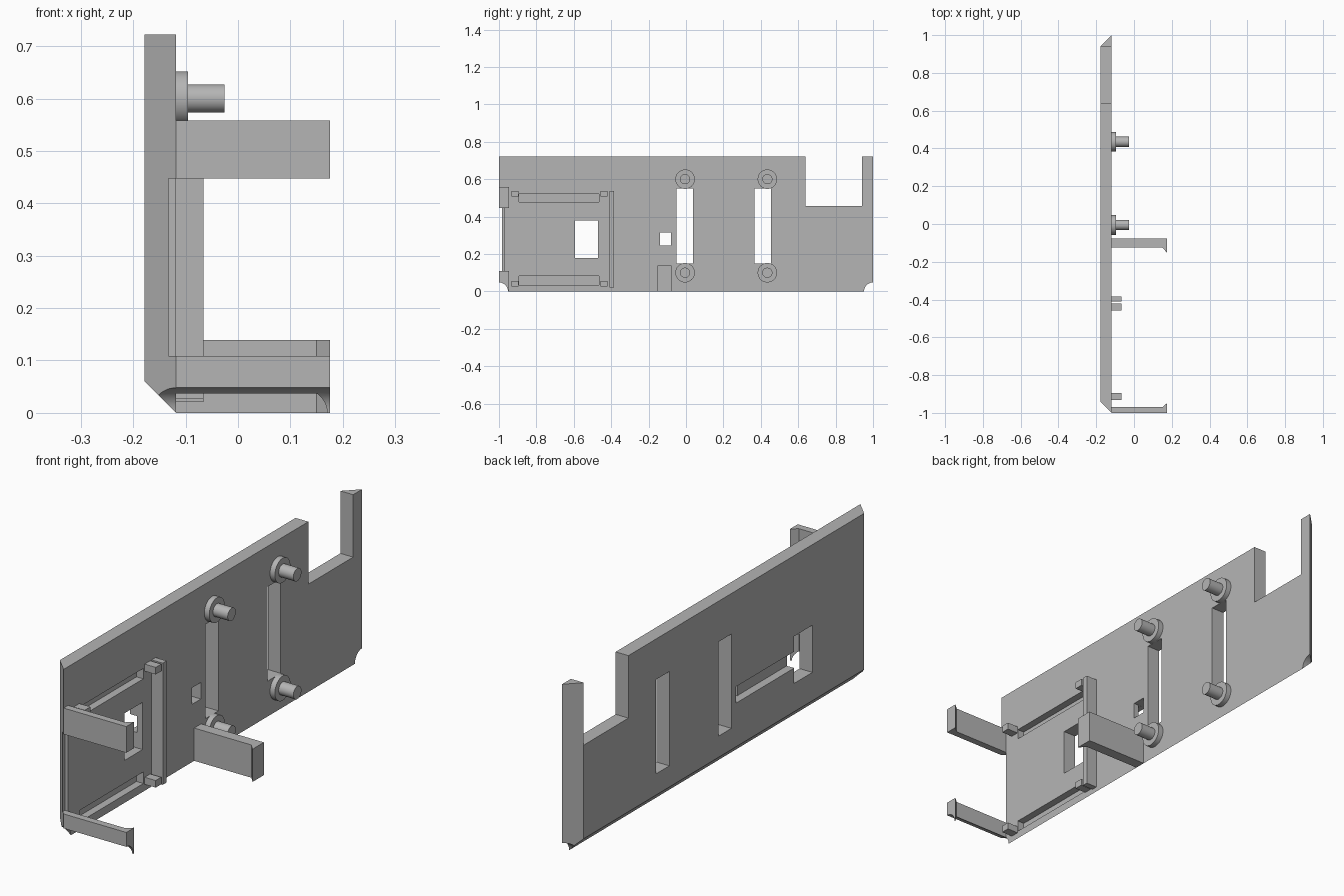
import bpy, bmesh, math
from mathutils import Matrix

cube = bpy.data.objects.get("Cube")
if cube:
    bpy.data.objects.remove(cube, do_unlink=True)

grey = bpy.data.materials.new("plain grey")
grey.use_nodes = True
grey.diffuse_color = (0.46, 0.46, 0.46, 1)
grey.node_tree.nodes["Principled BSDF"].inputs["Base Color"].default_value = (0.46, 0.46, 0.46, 1)

BACK, FACE, TIP = -0.178, -0.118, 0.176   # plate back, plate face, clip tip


def finish(name, bm):
    bmesh.ops.recalc_face_normals(bm, faces=bm.faces)
    mesh = bpy.data.meshes.new(name)
    bm.to_mesh(mesh)
    bm.free()
    mesh.materials.append(grey)
    obj = bpy.data.objects.new(name, mesh)
    bpy.context.collection.objects.link(obj)
    return obj


def box(name, x, y, z):
    bm = bmesh.new()
    bmesh.ops.create_cube(bm, size=1)
    for v in bm.verts:
        v.co = [r[0] if c < 0 else r[1] for c, r in zip(v.co, (x, y, z))]
    return finish(name, bm)


def rod(name, x0, x1, y, z, radius, sides=48):
    bm = bmesh.new()
    turn = Matrix.Translation(((x0 + x1) / 2, y, z)) @ Matrix.Rotation(math.pi / 2, 4, 'Y')
    bmesh.ops.create_cone(bm, cap_ends=True, segments=sides, radius1=radius,
                          radius2=radius, depth=x1 - x0, matrix=turn)
    return finish(name, bm)


def clip(name, outer, inner, hook, z0, z1):
    # flat arm with a tapered hook at its tip, extruded upwards
    outline = [(FACE, outer), (TIP, outer), (TIP, hook), (0.15, inner), (FACE, inner)]
    bm = bmesh.new()
    face = bm.faces.new([bm.verts.new((x, y, z0)) for x, y in outline])
    top = bmesh.ops.extrude_face_region(bm, geom=[face])["geom"]
    bmesh.ops.translate(bm, vec=(0, 0, z1 - z0),
                        verts=[v for v in top if isinstance(v, bmesh.types.BMVert)])
    return finish(name, bm)


def cut(target, cutter):
    cutter.hide_render = True
    mod = target.modifiers.new("cut", 'BOOLEAN')
    mod.operation, mod.solver, mod.object = 'DIFFERENCE', 'EXACT', cutter
    bpy.context.view_layer.objects.active = target
    bpy.ops.object.modifier_apply(modifier=mod.name)
    bpy.data.objects.remove(cutter, do_unlink=True)


def smooth(obj):
    bpy.ops.object.select_all(action='DESELECT')
    obj.select_set(True)
    bpy.context.view_layer.objects.active = obj
    bpy.ops.object.shade_smooth_by_angle(angle=math.radians(30))


# Plate, bevelled at the back along both ends and the bottom
plate = box("plate", (BACK, FACE), (-1, 1), (0, 0.722))
for v in plate.data.vertices:
    if v.co.x < -0.15:
        v.co.y *= 0.94
        if v.co.z < 0.1:
            v.co.z = 0.06

# Openings that go right through: top notch, tall slots, windows
through = (-0.3, 0.1)
for y, z in [((0.64, 0.94), (0.457, 0.9)),
             ((-0.05, 0.037), (0.15, 0.55)), ((0.366, 0.454), (0.15, 0.55)),
             ((-0.593, -0.471), (0.18, 0.38)), ((-0.14, -0.08), (0.245, 0.315))]:
    cut(plate, box("opening", through, y, z))

# Cable groove on the back, joining the two windows
cut(plate, box("groove", (-0.3, -0.143), (-0.53, -0.0801), (0.2451, 0.3149)))

# Shallow pockets in the face and along the front end
for z in [(0.478, 0.522), (0.034, 0.083)]:
    cut(plate, box("pocket", (-0.15, 0.1), (-0.893, -0.466), z))
cut(plate, box("end_pocket", (-0.133, 0.1), (-1.1, -0.97), (0.109, 0.447)))

# Clips
clip("upper_clip", -1, -0.97, -0.947, 0.447, 0.558)
lower_clip = clip("lower_clip", -1, -0.97, -0.947, 0, 0.109)
clip("middle_clip", -0.078, -0.125, -0.153, 0, 0.139)

# Scooped bottom corners
for target, y in [(plate, -1), (plate, 1), (lower_clip, -1)]:
    cut(target, rod("scoop", -0.4, 0.4, y, 0, 0.048))
smooth(plate)
smooth(lower_clip)

# Stop rail and locating blocks
box("stop_rail", (FACE, -0.066), (-0.41, -0.384), (0.021, 0.537))
for z in [(0.027, 0.057), (0.507, 0.537)]:
    for y in [(-0.932, -0.895), (-0.457, -0.42)]:
        box("locating_block", (FACE, -0.066), y, z)

# Mounting pegs with collars
for y in (-0.005, 0.435):
    for z in (0.1, 0.6):
        smooth(rod("peg_collar", FACE, -0.095, y, z, 0.052))
        smooth(rod("peg", -0.095, -0.026, y, z, 0.027))
